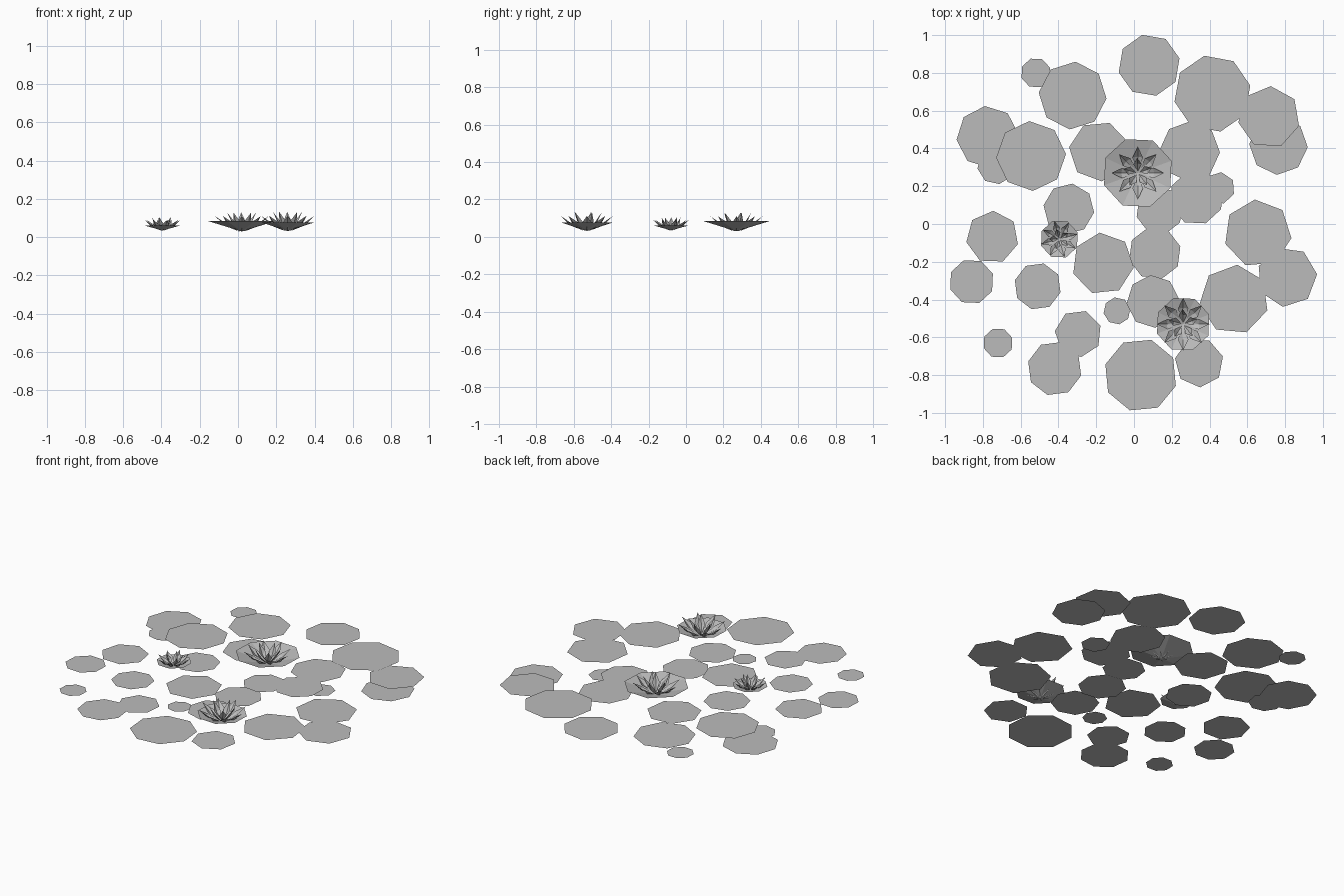
import bpy, bmesh
from math import radians, cos, sin, tau
from mathutils import Vector, Matrix

cube = bpy.data.objects.get("Cube")
if cube:
    bpy.data.objects.remove(cube)

# Single matte grey for every part
grey = bpy.data.materials.new("plain_grey")
grey.use_nodes = True
colour = (0.5, 0.5, 0.5, 1)
grey.diffuse_color = colour
shader = next(n for n in grey.node_tree.nodes if n.type == 'BSDF_PRINCIPLED')
shader.inputs["Base Color"].default_value = colour


def finish(bm, name, location):
    """Turn a bmesh into a flat shaded object at the given place."""
    mesh = bpy.data.meshes.new(name)
    bm.to_mesh(mesh)
    bm.free()
    mesh.materials.append(grey)
    obj = bpy.data.objects.new(name, mesh)
    obj.location = location
    bpy.context.collection.objects.link(obj)
    return obj


def ring(bm, sides, radius, turn, z=0):
    """Return the vertices of one regular polygon."""
    angles = [radians(turn) + tau * i / sides for i in range(sides)]
    return [bm.verts.new((radius * cos(a), radius * sin(a), z)) for a in angles]


def lily_pad(name, sides, x, y, radius, turn, z):
    bm = bmesh.new()
    bm.faces.new(ring(bm, sides, radius, turn))
    finish(bm, name, (x, y, z))


def cupped_leaf(name, location, radius, height, turn):
    """Shallow open cone that holds a flower."""
    bm = bmesh.new()
    rim = ring(bm, 8, radius, turn, height)
    centre = bm.verts.new((0, 0, 0))
    for i, vert in enumerate(rim):
        bm.faces.new((centre, vert, rim[(i + 1) % len(rim)]))
    finish(bm, name, location)


def petal_ring(bm, count, turn, size, reach, rise, width):
    """Pointed petals, each folded along its middle rib."""
    base = Vector((0.1 * reach, 0, 0))
    rib = Vector((0.62 * reach, 0, 0.36 * rise))
    side = Vector((0.58 * reach, width, 0.5 * rise))
    tip = Vector((reach, 0, rise))
    other = Vector((side.x, -side.y, side.z))
    for i in range(count):
        spin = Matrix.Rotation(radians(turn) + tau * i / count, 3, 'Z')
        b, r, s, t, o = [bm.verts.new(spin @ p * size)
                         for p in (base, rib, side, tip, other)]
        for face in ((b, r, s), (r, t, s), (b, o, r), (r, o, t)):
            bm.faces.new(face)


def flower(name, location, size, turn):
    bm = bmesh.new()
    petal_ring(bm, 8, turn, size, reach=0.14, rise=0.08, width=0.028)
    petal_ring(bm, 5, turn + 20, size, reach=0.08, rise=0.1, width=0.022)
    finish(bm, name, location)


# Floating pads: x, y, radius, turn in degrees
seven_sided = [
    (-.185, .385, .16, 18), (.715, .565, .165, -16), (.655, -.05, .18, -8),
    (.81, -.28, .16, 5), (.53, -.4, .185, -18), (-.75, -.07, .14, -15),
    (-.165, -.21, .165, -7), (-.295, -.58, .125, 20), (.45, .19, .085, 30),
    (.345, -.735, .13, 15),
]
eight_sided = [
    (.08, .84, .165, 13), (-.325, .68, .18, 40), (-.52, .8, .08, 20),
    (-.545, .36, .185, 3), (.295, .385, .16, -2), (.415, .69, .205, 12),
    (.33, .14, .145, 20), (.135, .07, .125, 15), (-.345, .08, .135, -8),
    (-.86, -.305, .12, 20), (-.51, -.33, .125, 30), (.1, -.41, .14, 5),
    (-.09, -.46, .072, 10), (-.72, -.63, .08, 20), (-.42, -.765, .145, 30),
    (.035, -.8, .195, 28),
]
# Pads tucked beneath their neighbours, lying on the water
tucked = [
    (-.775, .46, .165, 5), (-.73, .31, .1, 10),
    (.765, .415, .155, -3), (.11, -.155, .14, 15),
]

for label, sides, pads in (("lily_pad_seven", 7, seven_sided),
                           ("lily_pad_eight", 8, eight_sided),
                           ("lily_pad_tucked", 8, tucked)):
    for number, (x, y, radius, turn) in enumerate(pads, 1):
        # Larger pads float a little higher
        z = 0 if pads is tucked else 0.12 * (radius - 0.072)
        lily_pad(f"{label}_{number}", sides, x, y, radius, turn, z)

# Flowers in cupped leaves: name, place, leaf radius, leaf height, size, turn
flowers = (
    ("back", (.02, .27, .03), .19, .055, 1, 0),
    ("front", (.26, -.53, .032), .147, .045, 1, 0),
    ("small", (-.395, -.08, .035), .103, .027, .7, 15),
)
for label, place, radius, height, size, turn in flowers:
    cupped_leaf(f"{label}_flower_leaf", place, radius, height, 20)
    flower(f"{label}_flower_petals", place, size, turn)
